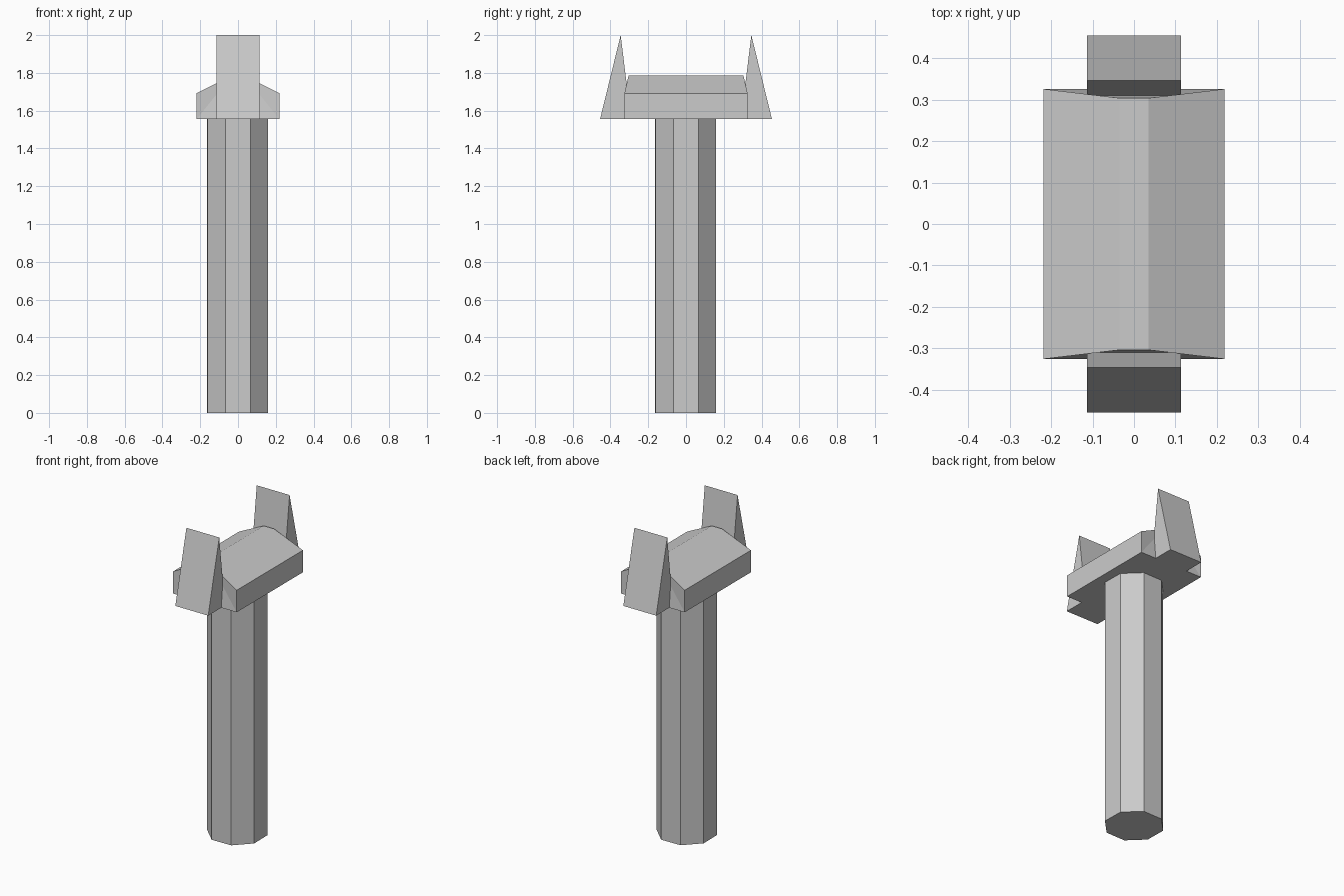
import bpy, bmesh, math

if "Cube" in bpy.data.objects:
    bpy.data.objects.remove(bpy.data.objects["Cube"])

HEAD_Z = 1.555


def finish(bm, name):
    bmesh.ops.recalc_face_normals(bm, faces=bm.faces[:])
    mesh = bpy.data.meshes.new(name)
    bm.to_mesh(mesh)
    bm.free()
    ob = bpy.data.objects.new(name, mesh)
    bpy.context.collection.objects.link(ob)
    return ob


# Octagonal handle
bpy.ops.mesh.primitive_cylinder_add(vertices=8, radius=0.173, depth=HEAD_Z,
                                    location=(-0.003, -0.003, HEAD_Z / 2),
                                    rotation=(0, 0, math.radians(23.5)))
bpy.context.object.name = "handle"

# Head block: bevelled section swept along y, its ends leaning in at the top
section = [(-0.035, HEAD_Z, 0.326), (-0.219, HEAD_Z, 0.326), (-0.219, 1.692, 0.326),
           (-0.035, 1.785, 0.304), (0.035, 1.785, 0.304), (0.219, 1.692, 0.326),
           (0.219, HEAD_Z, 0.326), (0.035, HEAD_Z, 0.326)]
bm = bmesh.new()
front, back = [[bm.verts.new((x, s * y, z)) for x, z, y in section] for s in (-1, 1)]
n = len(section)
for i in range(n):
    j = (i + 1) % n
    bm.faces.new((front[i], front[j], back[j], back[i]))
for ring in (front, back):
    for idx in ((1, 2, 3), (0, 1, 3), (0, 3, 4, 7), (4, 6, 7), (4, 5, 6)):
        bm.faces.new([ring[k] for k in idx])
finish(bm, "head_block")

# Pointed wedge at each end of the head
wedge = [(0.455, HEAD_Z), (0.346, 2.0), (0.291, HEAD_Z)]
for side, name in ((-1, "front_wedge"), (1, "back_wedge")):
    bm = bmesh.new()
    a, b = [[bm.verts.new((x, side * y, z)) for y, z in wedge] for x in (-0.113, 0.113)]
    bm.faces.new(a)
    bm.faces.new(b)
    for i in range(3):
        j = (i + 1) % 3
        bm.faces.new((a[i], a[j], b[j], b[i]))
    finish(bm, name)
